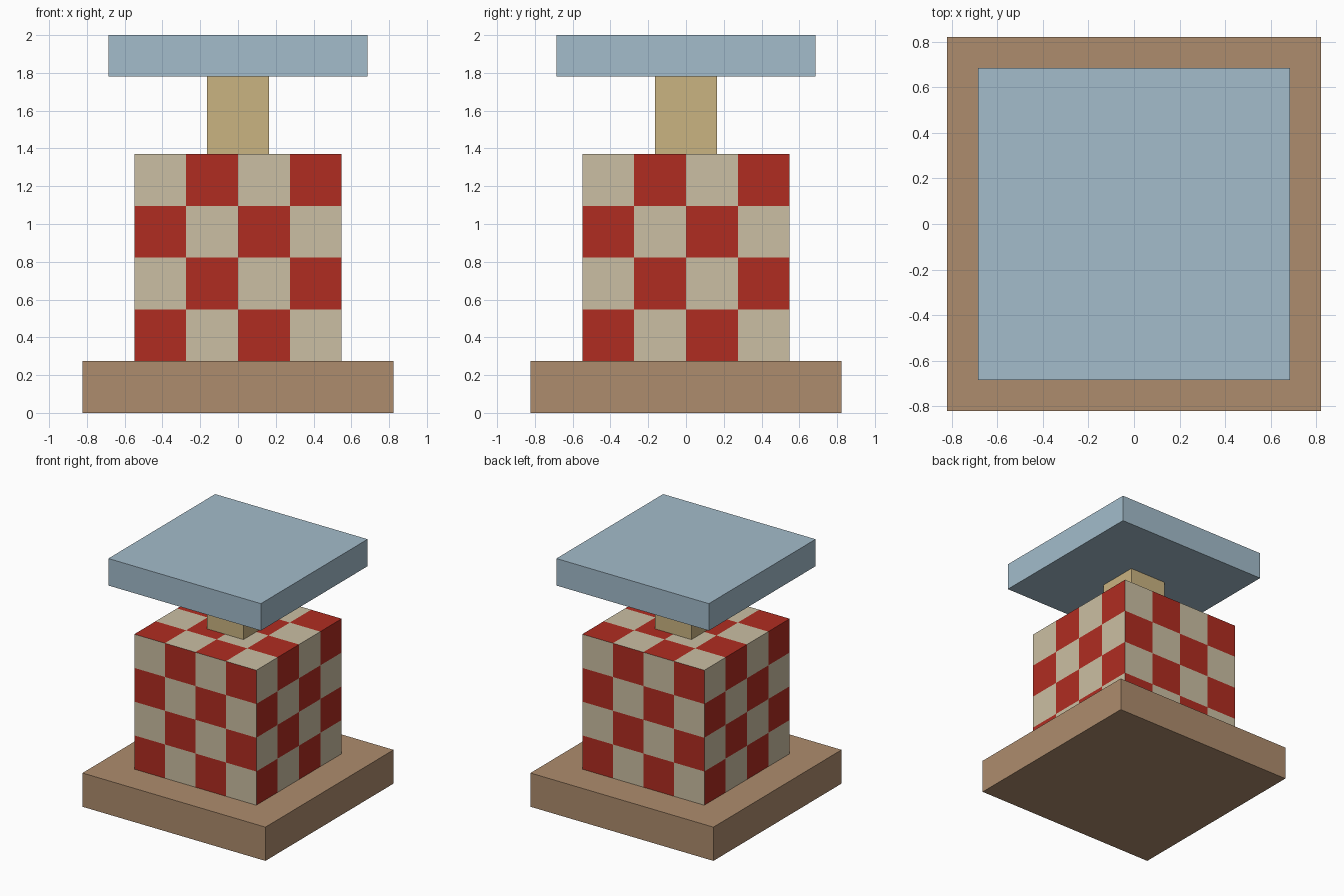
import bpy
import bmesh
from math import floor
from mathutils import Vector

cube = bpy.data.objects.get("Cube")
if cube:
    bpy.data.objects.remove(cube, do_unlink=True)

U = 2 / 7.3  # side of one checker tile


def material(name, rgb):
    """Flat material from 8-bit display colour, stored as linear values."""
    linear = [((c / 255 + 0.055) / 1.055) ** 2.4 for c in rgb]
    mat = bpy.data.materials.new(name)
    mat.use_nodes = True
    mat.diffuse_color = (*linear, 1)
    bsdf = mat.node_tree.nodes["Principled BSDF"]
    bsdf.inputs["Base Color"].default_value = (*linear, 1)
    bsdf.inputs["Roughness"].default_value = 0.9
    return mat


def block(name, width, bottom, height, mats, cuts=0, rule=None):
    """Square block in tile units, optionally gridded and coloured by rule."""
    bm = bmesh.new()
    bmesh.ops.create_cube(bm, size=1)
    if cuts:
        bmesh.ops.subdivide_edges(bm, edges=bm.edges[:], cuts=cuts, use_grid_fill=True)
    for v in bm.verts:
        v.co = Vector((v.co.x * width, v.co.y * width, bottom + (v.co.z + 0.5) * height)) * U
    bm.normal_update()
    if rule:
        for f in bm.faces:
            f.material_index = rule(f)
    mesh = bpy.data.meshes.new(name)
    bm.to_mesh(mesh)
    bm.free()
    for m in mats:
        mesh.materials.append(m)
    obj = bpy.data.objects.new(name, mesh)
    bpy.context.collection.objects.link(obj)
    return obj


def checker(face):
    """Each side starts with a red tile at its own lower left corner."""
    c, n = face.calc_center_median() / U, face.normal
    if abs(n.z) > 0.5:
        across, up = c.x, c.y + 2
    else:
        across, up = c.y * n.x - c.x * n.y, c.z - 1
    return (floor(across + 2) + floor(up)) % 2


brown = material("brown", (174, 140, 109))
red = material("red", (176, 44, 33))
cream = material("cream", (203, 191, 163))
tan = material("tan", (202, 179, 129))
blue = material("pale blue", (163, 188, 203))

# Stacked parts from the ground up
block("base_slab", 6, 0, 1, [brown])
block("checkered_body", 4, 1, 4, [red, cream], cuts=3, rule=checker)
block("neck_post", 1.2, 5, 1.5, [tan])
block("top_slab", 5, 6.5, 0.8, [blue])
